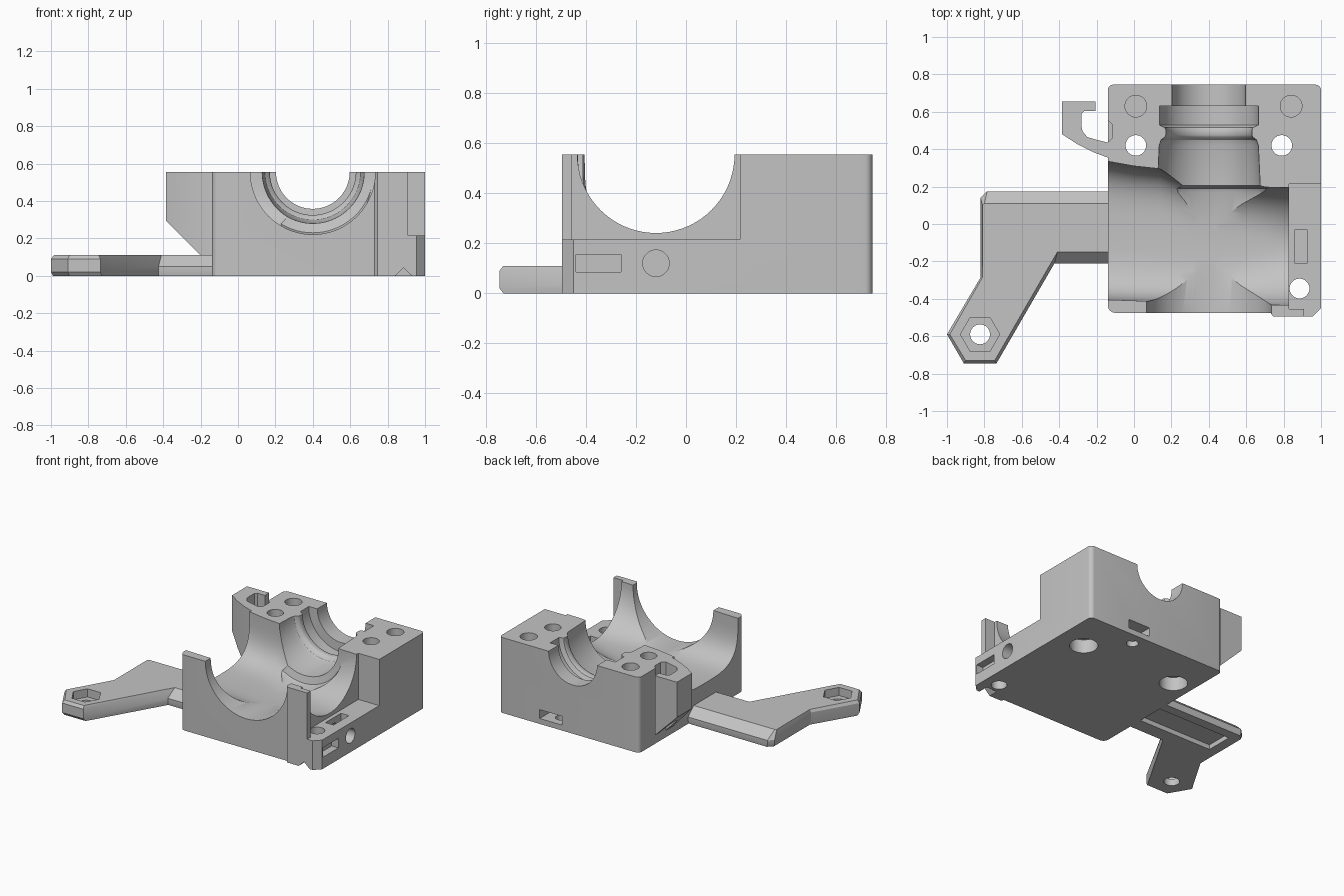
import bpy, bmesh, math
from mathutils import Vector

if "Cube" in bpy.data.objects:
    bpy.data.objects.remove(bpy.data.objects["Cube"])

grey = bpy.data.materials.new("light_grey")
grey.diffuse_color = (0.55, 0.55, 0.55, 1)
grey.use_nodes = True
grey.node_tree.nodes["Principled BSDF"].inputs["Base Color"].default_value = grey.diffuse_color


def finish(bm, name):
    bmesh.ops.recalc_face_normals(bm, faces=bm.faces)
    me = bpy.data.meshes.new(name)
    bm.to_mesh(me)
    bm.free()
    ob = bpy.data.objects.new(name, me)
    bpy.context.collection.objects.link(ob)
    me.materials.append(grey)
    return ob


def loft(name, rings):
    """Skin closed rings of equal length and cap both ends."""
    bm = bmesh.new()
    vs = [[bm.verts.new(p) for p in r] for r in rings]
    n = len(rings[0])
    for a, b in zip(vs, vs[1:]):
        for i in range(n):
            j = (i + 1) % n
            bm.faces.new((a[i], a[j], b[j], b[i]))
    bm.faces.new(vs[0][::-1])
    bm.faces.new(vs[-1])
    return finish(bm, name)


def prism(name, plan, z0, z1):
    return loft(name, [[(x, y, z) for x, y in plan] for z in (z0, z1)])


def box(x0, x1, y0, y1, z0, z1):
    return prism("box_cutter", [(x0, y0), (x1, y0), (x1, y1), (x0, y1)], z0, z1)


def circle(cx, cy, r, n=40):
    return [(cx + r * math.cos(2 * math.pi * i / n),
             cy + r * math.sin(2 * math.pi * i / n)) for i in range(n)]


def squircle(p, n=72):
    """Unit superellipse: p = 2 is a circle, larger is boxier."""
    def f(v):
        return math.copysign(abs(v) ** (2 / p), v) if abs(v) > 1e-9 else 0.0
    return [(f(c), f(s)) for c, s in circle(0, 0, 1, n)]


def hole(x, y, r, z0, z1, n=40):
    return prism("hole_cutter", circle(x, y, r, n), z0, z1)


def corner(cx, cy, r, a0):
    """Quarter-round corner points, counter-clockwise from a0 degrees."""
    return [(cx + r * math.cos(math.radians(a0 + 15 * i)),
             cy + r * math.sin(math.radians(a0 + 15 * i))) for i in range(7)]


def cut(ob, *cutters):
    for c in cutters:
        m = ob.modifiers.new("cut", 'BOOLEAN')
        m.operation, m.solver, m.object = 'DIFFERENCE', 'EXACT', c
        bpy.context.view_layer.objects.active = ob
        bpy.ops.object.modifier_apply(modifier=m.name)
        bpy.data.objects.remove(c, do_unlink=True)


def smooth(ob, deg=28):
    bpy.ops.object.select_all(action='DESELECT')
    ob.select_set(True)
    bpy.context.view_layer.objects.active = ob
    bpy.ops.object.shade_smooth_by_angle(angle=math.radians(deg))


# Housing block
TOP = 0.555
plan = (corner(-0.1, -0.435, 0.04, 180) +
        [(0.73, -0.475), (0.745, -0.495), (0.955, -0.495), (1.0, -0.45)] +
        corner(0.97, 0.715, 0.03, 0) + corner(-0.11, 0.715, 0.03, 90))
body = prism("housing_block", plan, 0, TOP)

# Low shelf on the right
cut(body, box(0.83, 1.2, -0.455, 0.215, 0.215, 0.8),
    box(0.91, 1.2, -0.7, -0.40, 0.215, 0.8))

# Cavity: boxy and flared at the open left side, round at the right side
# x, centre y, half width, depth, squareness
flare = [(-0.3, -0.03, 0.375, 0.33, 3.4), (-0.14, -0.035, 0.37, 0.33, 3.4),
         (0.0, -0.05, 0.36, 0.335, 3.4), (0.14, -0.06, 0.355, 0.335, 3.4),
         (0.24, -0.085, 0.335, 0.335, 3.4), (0.32, -0.105, 0.318, 0.335, 3.3),
         (0.45, -0.11, 0.314, 0.335, 3.1), (0.58, -0.113, 0.314, 0.333, 2.8),
         (0.7, -0.117, 0.314, 0.325, 2.4), (0.78, -0.119, 0.314, 0.318, 2.1),
         (0.83, -0.12, 0.314, 0.314, 2.0), (1.2, -0.12, 0.314, 0.314, 2.0)]
cut(body, loft("cavity", [[(x, cy + ry * c, TOP + rz * s) for c, s in squircle(p)]
                          for x, cy, ry, rz, p in flare]))

# Stepped main bore from front to back: y, radius
steps = [(-0.7, 0.334), (0.17, 0.334), (0.19, 0.325), (0.205, 0.275),
         (0.42, 0.265), (0.45, 0.255), (0.465, 0.235), (0.475, 0.23),
         (0.505, 0.23), (0.515, 0.235), (0.53, 0.265), (0.63, 0.265),
         (0.632, 0.197), (0.9, 0.197)]
cut(body, loft("main_bore", [[(0.4 + r * c, y, TOP + r * s)
                              for c, s in circle(0, 0, 1, 72)]
                             for y, r in steps]))

# Bolt holes with counterbores below, and blind pockets on top
for x, y in ((0.01, 0.42), (0.79, 0.42)):
    cut(body, hole(x, y, 0.055, -0.1, 0.8), hole(x, y, 0.095, -0.1, 0.1))
for x, y in ((0.01, 0.63), (0.84, 0.63)):
    cut(body, hole(x, y, 0.058, 0.42, 0.8))
cut(body, hole(0.885, -0.345, 0.053, -0.1, 0.4), hole(0.56, 0.65, 0.04, -0.1, 0.08))

# Nut slots: shelf top, right face and back face, and a recess beside the hook
cut(body, box(0.86, 0.925, -0.21, -0.03, 0.06, 0.4),
    box(0.945, 1.2, -0.44, -0.26, 0.085, 0.155),
    box(0.49, 0.67, 0.60, 0.9, 0.04, 0.105),
    prism("recess", [(-0.3, 0.435), (-0.14, 0.435), (-0.115, 0.46),
                     (-0.115, 0.53), (-0.14, 0.555), (-0.3, 0.555)], 0.25, 0.8))

# Round side hole and V groove under the front edge
cut(body, loft("side_hole", [[(x, y, z) for y, z in circle(-0.12, 0.12, 0.053)]
                             for x in (0.82, 1.2)]),
    loft("v_groove", [[(0.835, y, -0.005), (0.935, y, -0.005), (0.885, y, 0.042)]
                      for y in (-0.7, -0.42)]))
smooth(body)

# Cable hook with a sloped underside
hook_plan = [(-0.385, 0.655), (-0.385, 0.48), (-0.30, 0.425), (-0.22, 0.385),
             (-0.14, 0.355), (-0.11, 0.36), (-0.11, 0.435), (-0.14, 0.435),
             (-0.20, 0.45), (-0.25, 0.465), (-0.275, 0.495), (-0.28, 0.52),
             (-0.28, 0.59), (-0.265, 0.605), (-0.205, 0.605), (-0.205, 0.655)]
hook = prism("cable_hook", hook_plan, 0.02, TOP)
bm = bmesh.new()
bm.from_mesh(hook.data)
bmesh.ops.bisect_plane(bm, geom=bm.verts[:] + bm.edges[:] + bm.faces[:],
                       plane_co=Vector((-0.385, 0, 0.295)),
                       plane_no=Vector((-1, 0, -1)), clear_outer=True)
bmesh.ops.holes_fill(bm, edges=[e for e in bm.edges if e.is_boundary])
bmesh.ops.recalc_face_normals(bm, faces=bm.faces)
bm.to_mesh(hook.data)
bm.free()
smooth(hook)

# Side arm with bevelled rims: wide bevels near the block, narrow at the tip
low = [(-0.12, 0.175), (-0.785, 0.175), (-0.82, 0.14), (-0.82, -0.285),
       (-1.0, -0.59), (-0.91, -0.745), (-0.735, -0.745), (-0.425, -0.21),
       (-0.12, -0.21)]
high = [(-0.12, 0.11), (-0.80, 0.11), (-0.81, 0.10), (-0.81, -0.285),
        (-0.985, -0.59), (-0.90, -0.73), (-0.745, -0.73), (-0.41, -0.15),
        (-0.12, -0.15)]
base = [(x * 0.985 - 0.005, y * 0.98) for x, y in low]
base[0], base[-1] = (-0.12, 0.17), (-0.12, -0.205)
arm = loft("side_arm", [[(x, y, 0) for x, y in base],
                        [(x, y, 0.02) for x, y in low],
                        [(x, y, 0.05 if y > -0.25 else 0.09) for x, y in low],
                        [(x, y, 0.11) for x, y in high]])
cut(arm, hole(-0.823, -0.59, 0.105, 0.05, 0.3, 6),
    hole(-0.823, -0.59, 0.053, -0.1, 0.3),
    box(-0.74, -0.14, -0.1, 0.1, -0.1, 0.035))
smooth(arm)
